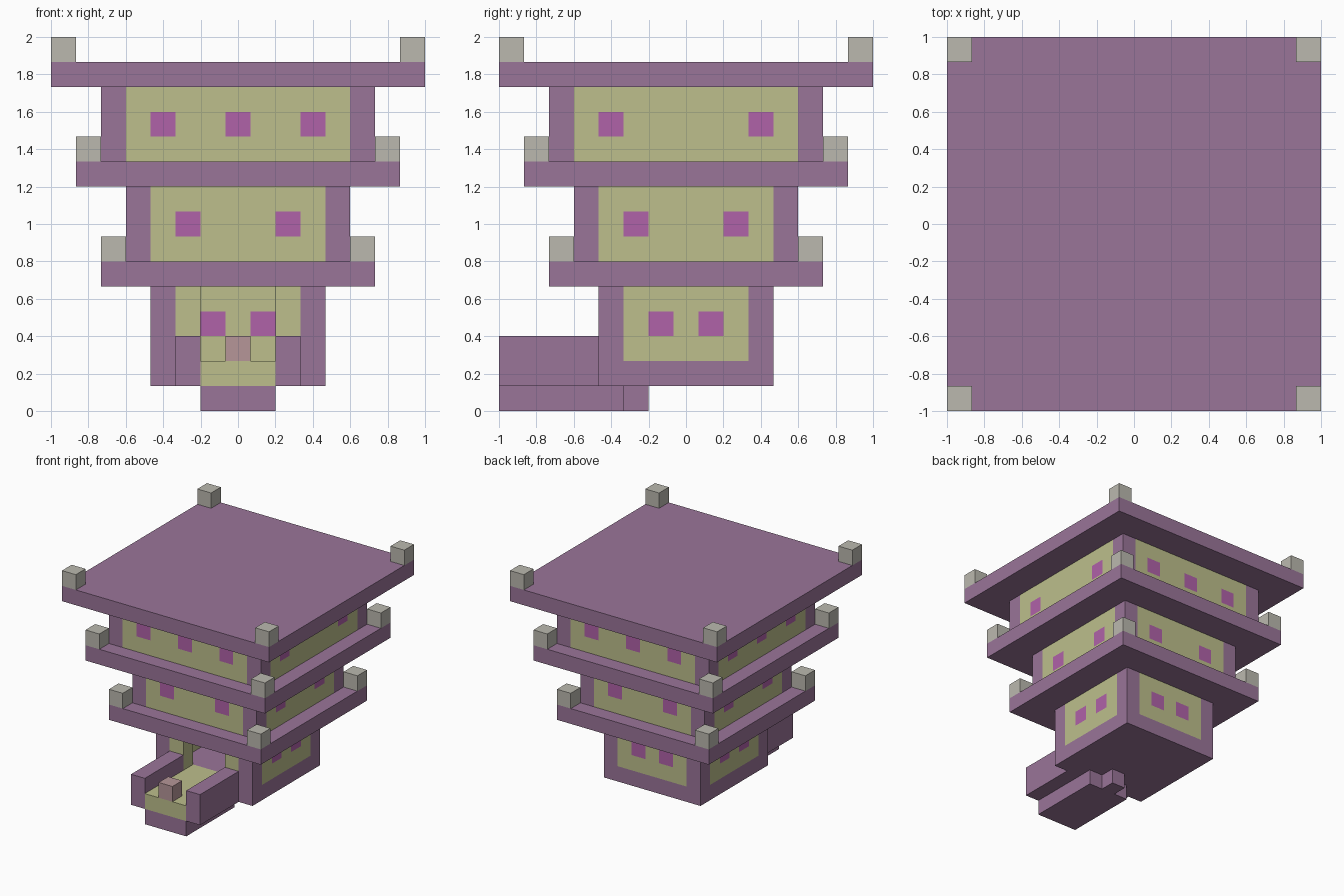
import bpy
import bmesh
from mathutils import Vector

cube = bpy.data.objects.get("Cube")
if cube:
    bpy.data.objects.remove(cube, do_unlink=True)

U = 2 / 15  # one block


def material(name, rgb):
    mat = bpy.data.materials.new(name)
    mat.use_nodes = True
    linear = [(c / 255 / 1.055 + 0.0521) ** 2.4 for c in rgb] + [1]
    mat.diffuse_color = linear
    mat.node_tree.nodes["Principled BSDF"].inputs["Base Color"].default_value = linear
    return mat


PURPLE = material("purple_block", (154, 117, 153))
SAND = material("sand_brick", (189, 191, 140))
MAGENTA = material("magenta_window", (176, 98, 169))
GREY = material("grey_stone", (187, 185, 175))
PINK = material("dusty_pink", (182, 150, 152))


def build(name, boxes, mats, cuts=(), z_cuts=(), rule=None):
    """Boxes are (min corner, max corner) in blocks; cuts split faces for painting."""
    bm = bmesh.new()
    for low, high in boxes:
        low, high = Vector(low), Vector(high)
        for v in bmesh.ops.create_cube(bm, size=1)["verts"]:
            v.co = (low + high) / 2 + v.co * (high - low)
    planes = [(axis, c) for c in cuts for axis in (0, 1)] + [(2, c) for c in z_cuts]
    for axis, c in planes:
        normal = Vector((0, 0, 0))
        normal[axis] = 1
        bmesh.ops.bisect_plane(bm, geom=bm.verts[:] + bm.edges[:] + bm.faces[:],
                               dist=1e-5, plane_co=normal * c, plane_no=normal)
    bm.normal_update()
    if rule:
        for f in bm.faces:
            f.material_index = rule(f.calc_center_median(), f.normal)
    bmesh.ops.scale(bm, vec=(U, U, U), verts=bm.verts)
    mesh = bpy.data.meshes.new(name)
    bm.to_mesh(mesh)
    bm.free()
    for m in mats:
        mesh.materials.append(m)
    obj = bpy.data.objects.new(name, mesh)
    bpy.context.collection.objects.link(obj)
    return obj


def square(half, z0, z1):
    return ((-half, -half, z0), (half, half, z1))


def storey(name, boxes, panel, sill, window_z, windows):
    """Purple corners, sand panels and magenta windows on every side."""
    edges = sorted({w + s for w in windows for s in (-0.5, 0.5)} | {-panel, panel})

    def paint(c, n):
        if abs(n.z) > 0.5:  # doorway floor
            return int(sill == 2 and n.z > 0 and abs(c.x) < 1.5 and c.y < -2.5)
        if c.z < sill:
            return 0
        if sill == 2 and abs(c.x) < 2 and c.y < -2.5:  # door jambs
            return 1
        t = c.y if abs(n.x) > 0.5 else c.x
        if abs(t) > panel:
            return 0
        openings = [w for w in windows if w or n.x < 0.5]  # no middle window on +x
        glazed = abs(c.z - window_z) < 0.5 and any(abs(t - w) < 0.5 for w in openings)
        return 2 if glazed else 1

    build(name, boxes, (PURPLE, SAND, MAGENTA), edges,
          (sill, window_z - 0.5, window_z + 0.5), paint)


# Hollow lower room: base, side walls, back wall and door strips
room = [square(3.5, 1, 2), ((-2.5, 2.5, 2), (2.5, 3.5, 5))]
for x0, x1 in ((-3.5, -2.5), (2.5, 3.5)):
    room.append(((x0, -3.5, 2), (x1, 3.5, 5)))
for x0, x1 in ((-2.5, -1.5), (1.5, 2.5)):
    room.append(((x0, -3.5, 2), (x1, -2.5, 5)))
storey("lower_storey", room, 2.5, 2, 3.5, (-1, 1))

# Upper storeys
storey("middle_storey", [square(4.5, 6, 9)], 3.5, 6, 7.5, (-2, 2))
storey("upper_storey", [square(5.5, 10, 13)], 4.5, 10, 11.5, (-3, 0, 3))

# Overhanging roofs with a stone block on each corner
for label, half, z in (("lower", 5.5, 5), ("middle", 6.5, 9), ("top", 7.5, 13)):
    build(label + "_roof", [square(half, z, z + 1)], (PURPLE,))
    c = half - 0.5
    corners = [((x - 0.5, y - 0.5, z + 1), (x + 0.5, y + 0.5, z + 2))
               for x in (-c, c) for y in (-c, c)]
    build(label + "_corner_blocks", corners, (GREY,))

# Entrance porch
build("porch_base", [((-1.5, -7.5, 0), (1.5, -2.5, 1)),
                     ((-0.5, -2.5, 0), (0.5, -1.5, 1))], (PURPLE,))
build("porch_floor", [((-1.5, -7.5, 1), (1.5, -3.5, 2))], (SAND,))
for side, x in (("right", -2.5), ("left", 1.5)):
    build(side + "_porch_rail", [((x, -7.5, 1), (x + 1, -3.5, 3))], (PURPLE,))
build("porch_block", [((-0.5, -7.5, 2), (0.5, -6.5, 3))], (PINK,))
